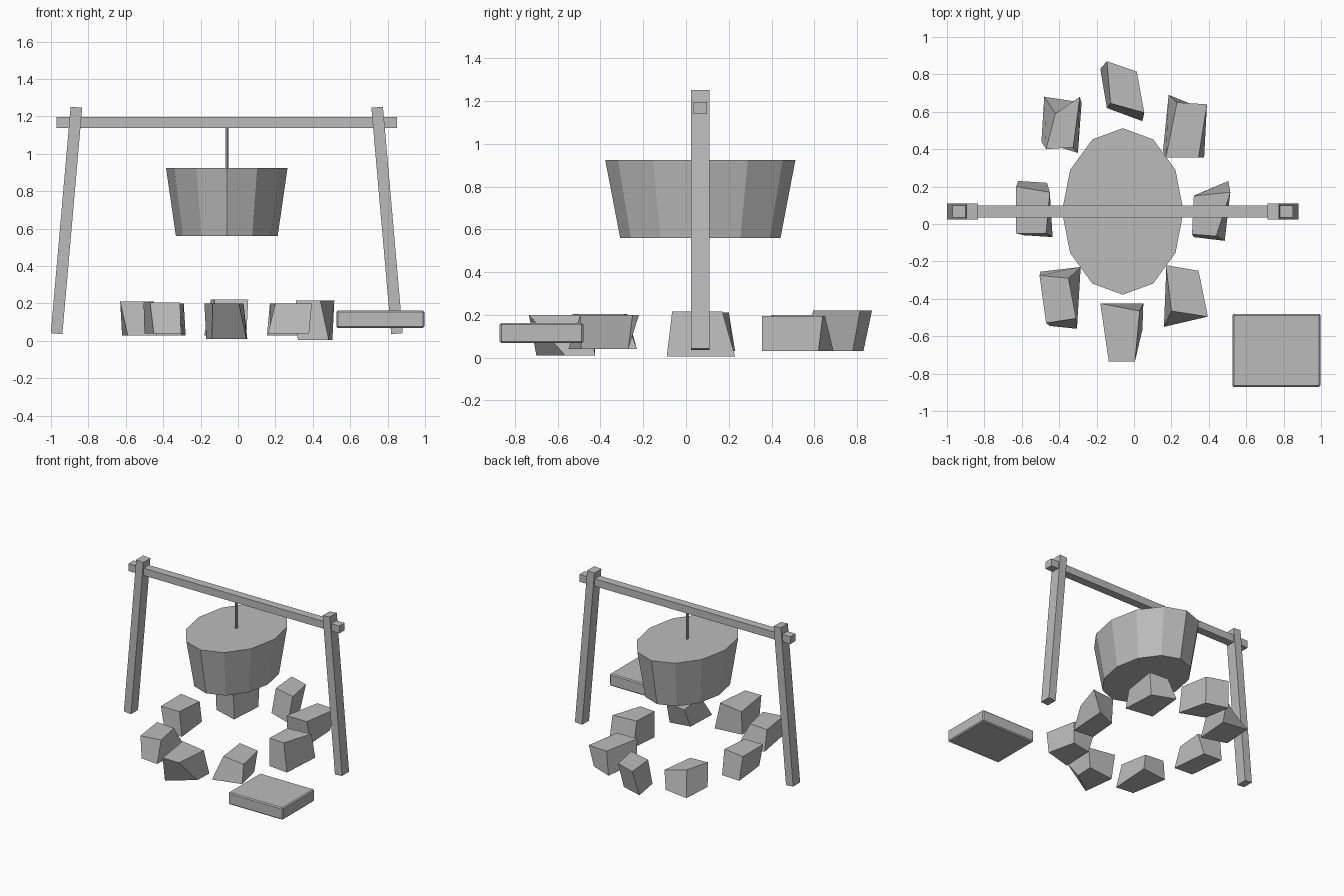
import bpy, math

if "Cube" in bpy.data.objects:
    bpy.data.objects.remove(bpy.data.objects["Cube"])

stone_grey = bpy.data.materials.new("stone_grey")
stone_grey.diffuse_color = (0.5, 0.5, 0.5, 1)
stone_grey.use_nodes = True
stone_grey.node_tree.nodes["Principled BSDF"].inputs["Base Color"].default_value = stone_grey.diffuse_color


def add_mesh(name, verts, faces):
    mesh = bpy.data.meshes.new(name)
    mesh.from_pydata(verts, [], faces)
    mesh.materials.append(stone_grey)
    obj = bpy.data.objects.new(name, mesh)
    bpy.context.collection.objects.link(obj)
    return obj


def frustum(name, lower, upper, z0, z1):
    """Solid between a lower and an upper outline, both counter-clockwise."""
    n = len(lower)
    verts = [(x, y, z0) for x, y in lower] + [(x, y, z1) for x, y in upper]
    sides = [(i, (i + 1) % n, n + (i + 1) % n, n + i) for i in range(n)]
    return add_mesh(name, verts, [tuple(range(n))[::-1], tuple(range(n, 2 * n))] + sides)


def box(name, center, size, tilt=0.0):
    hx, hy, hz = (s / 2 for s in size)
    quad = [(-hx, -hy), (hx, -hy), (hx, hy), (-hx, hy)]
    obj = frustum(name, quad, quad, -hz, hz)
    obj.location = center
    obj.rotation_euler.y = tilt
    return obj


def oval(rx, ry, n):
    return [(CX + rx * math.sin(-2 * math.pi * i / n), CY + ry * math.cos(2 * math.pi * i / n))
            for i in range(n)]


def rock(name, z0, z1, upper, lower):
    """Rough block; corners run back-left, back-right, front-right, front-left."""
    frustum(name, lower[::-1], upper[::-1], z0, z1)


CX, CY = -0.06, 0.067

# Leaning posts and cross beam
for side, name in ((-1, "left_post"), (1, "right_post")):
    box(name, (CX + side * 0.857, CY, 0.644), (0.062, 0.086, 1.215), -side * math.radians(5))
box("cross_beam", (CX, CY, 1.168), (1.82, 0.064, 0.057))

# Cooking pot and its hanger
frustum("pot", oval(0.272, 0.375, 12), oval(0.325, 0.445, 12), 0.56, 0.925)
frustum("hanger_rod", oval(0.008, 0.011, 8), oval(0.008, 0.011, 8), 0.92, 1.15)

# Flat slab with softened edges
slab = box("slab", (0.761, -0.676, 0.115), (0.47, 0.392, 0.094))
bevel = slab.modifiers.new("bevel", "BEVEL")
bevel.width = 0.008
bevel.segments = 1

# Ring of fire stones
rock("stone_back", 0.03, 0.22,
     [(-.145, .87), (.015, .815), (.055, .595), (-.125, .645)],
     [(-.18, .83), (-.01, .78), (.045, .55), (-.145, .62)])
rock("stone_back_right", 0.03, 0.195,
     [(.23, .65), (.39, .64), (.345, .355), (.17, .355)],
     [(.185, .69), (.36, .62), (.375, .355), (.155, .39)])
rock("stone_back_left", 0.03, 0.20,
     [(-.42, .59), (-.29, .68), (-.325, .41), (-.47, .40)],
     [(-.48, .68), (-.28, .65), (-.30, .38), (-.495, .44)])
rock("stone_left", 0.03, 0.21,
     [(-.63, .20), (-.45, .17), (-.47, -.05), (-.63, -.05)],
     [(-.62, .23), (-.465, .22), (-.435, -.07), (-.59, -.06)])
rock("stone_right", 0.005, 0.215,
     [(.32, .15), (.515, .17), (.44, -.065), (.31, -.055)],
     [(.34, .16), (.505, .23), (.485, -.09), (.32, -.07)])
rock("stone_front_left", 0.04, 0.205,
     [(-.505, -.275), (-.35, -.29), (-.31, -.505), (-.47, -.53)],
     [(-.50, -.255), (-.285, -.23), (-.305, -.56), (-.45, -.545)])
rock("stone_front_right", 0.04, 0.20,
     [(.17, -.22), (.345, -.25), (.395, -.495), (.20, -.465)],
     [(.17, -.30), (.33, -.27), (.38, -.49), (.16, -.55)])
rock("stone_front", 0.01, 0.20,
     [(-.18, -.425), (.03, -.465), (.005, -.735), (-.135, -.735)],
     [(-.17, -.45), (.05, -.425), (.045, -.565), (-.14, -.70)])
